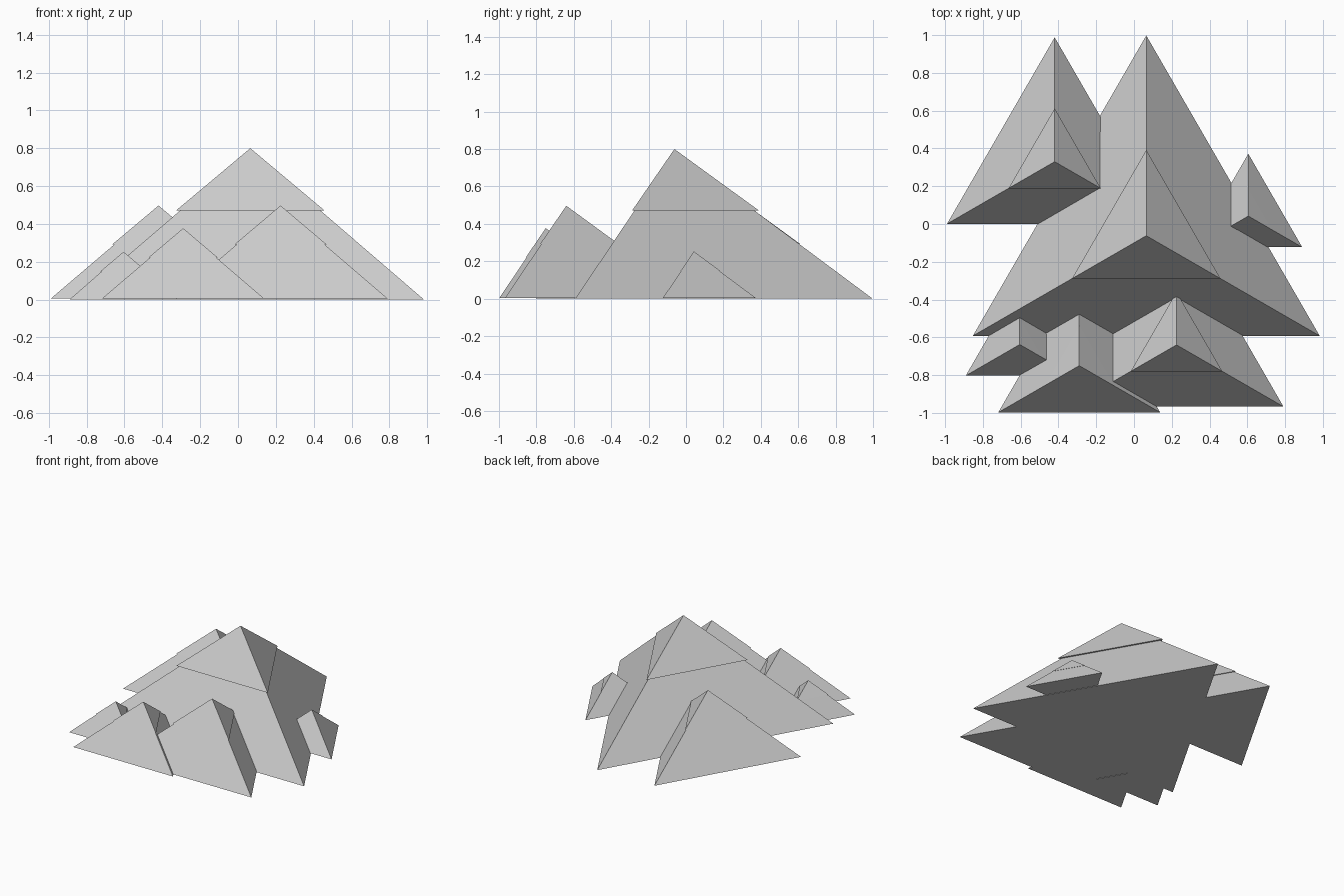
import bpy, bmesh
from math import sin, cos, tau

if "Cube" in bpy.data.objects:
    bpy.data.objects.remove(bpy.data.objects["Cube"])


def pyramid(name, x, y, z, radius, height):
    """Closed three-sided pyramid with one corner pointing to the back (+y)."""
    bm = bmesh.new()
    base = [bm.verts.new((radius * sin(-i * tau / 3), radius * cos(i * tau / 3), 0))
            for i in range(3)]
    tip = bm.verts.new((0, 0, height))
    bm.faces.new(base[::-1])
    for i in range(3):
        bm.faces.new((base[i], base[(i + 1) % 3], tip))
    bmesh.ops.recalc_face_normals(bm, faces=bm.faces[:])
    mesh = bpy.data.meshes.new(name)
    bm.to_mesh(mesh)
    bm.free()
    obj = bpy.data.objects.new(name, mesh)
    obj.location = (x, y, z)
    bpy.context.collection.objects.link(obj)


# name, tip x, tip y, base z, base radius, tip height
PEAKS = [
    ("main", 0.065, -0.062, 0.0, 1.06, 0.80),
    ("back_left", -0.42, 0.33, 0.005, 0.658, 0.497),
    ("front_right", 0.225, -0.64, 0.005, 0.654, 0.497),
    ("front_middle", -0.29, -0.75, 0.005, 0.495, 0.377),
    ("front_left", -0.605, -0.638, 0.0, 0.33, 0.253),
    ("right", 0.605, 0.042, 0.005, 0.33, 0.253),
]

for name, x, y, z, radius, top in PEAKS:
    # rock body, its tip hidden just inside the snow cap
    pyramid(name + "_rock", x, y, z, radius, top * 0.987 - z)
    # slightly overhanging snow cap
    cap_z = top * 0.588
    pyramid(name + "_snow_cap", x, y, cap_z, radius * 0.428, top - cap_z)
